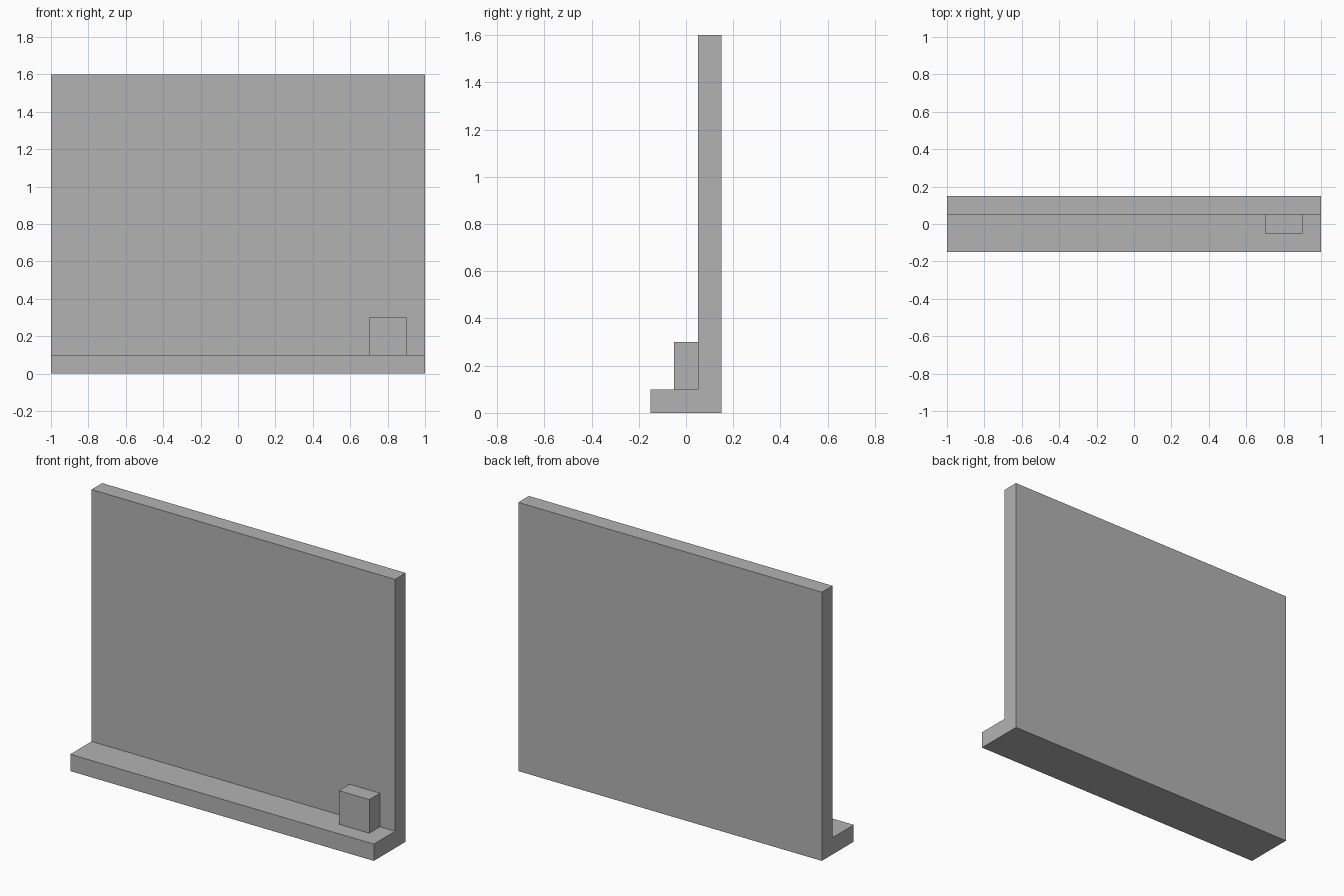
import bpy
import bmesh
from mathutils import Vector

cube = bpy.data.objects.get("Cube")
if cube:
    bpy.data.objects.remove(cube, do_unlink=True)

# One plain grey for the whole model
grey = bpy.data.materials.new("plain_grey")
grey.use_nodes = True
colour = (0.45, 0.45, 0.45, 1.0)
grey.diffuse_color = colour
bsdf = next(n for n in grey.node_tree.nodes if n.type == 'BSDF_PRINCIPLED')
bsdf.inputs["Base Color"].default_value = colour


def extrude_profile(name, profile, x_min, x_max):
    """Sweep a closed (y, z) outline along x into a solid part."""
    bm = bmesh.new()
    side = bm.faces.new([bm.verts.new((x_min, y, z)) for y, z in profile])
    swept = bmesh.ops.extrude_face_region(bm, geom=[side], use_keep_orig=True)
    verts = [v for v in swept["geom"] if isinstance(v, bmesh.types.BMVert)]
    bmesh.ops.translate(bm, verts=verts, vec=Vector((x_max - x_min, 0, 0)))
    bmesh.ops.recalc_face_normals(bm, faces=bm.faces)
    mesh = bpy.data.meshes.new(name)
    bm.to_mesh(mesh)
    bm.free()
    mesh.materials.append(grey)
    obj = bpy.data.objects.new(name, mesh)
    bpy.context.collection.objects.link(obj)
    return obj


# Upright board with its front ledge, as one L-shaped section
extrude_profile("board_and_ledge",
                [(-0.15, 0), (0.15, 0), (0.15, 1.6),
                 (0.05, 1.6), (0.05, 0.1), (-0.15, 0.1)], -1, 1)

# Small block resting on the ledge against the board
extrude_profile("ledge_block",
                [(-0.05, 0.1), (0.05, 0.1), (0.05, 0.3), (-0.05, 0.3)], 0.7, 0.9)
